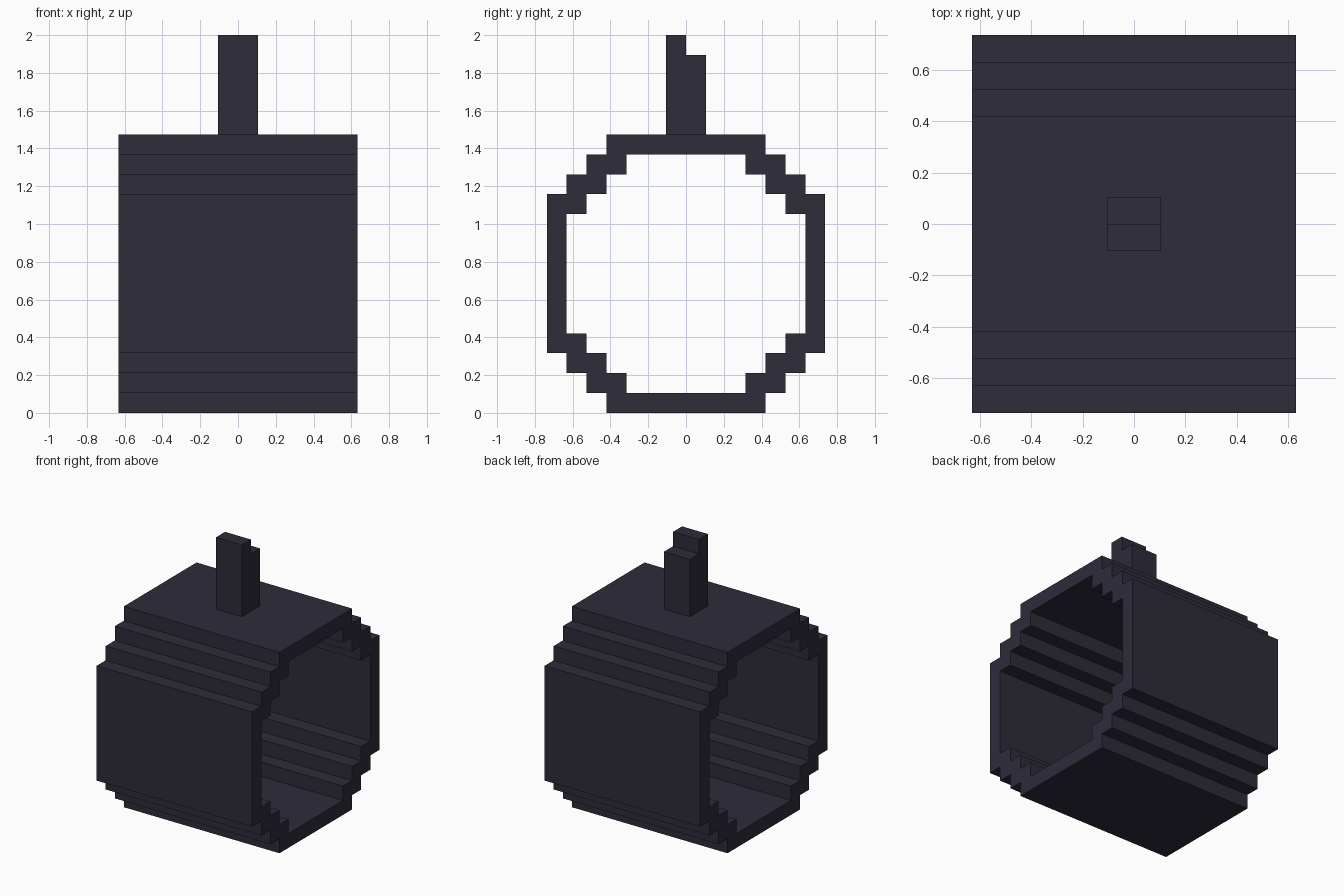
import bpy
import bmesh

if "Cube" in bpy.data.objects:
    bpy.data.objects.remove(bpy.data.objects["Cube"])

U = 2 / 19          # block size
HALF_W = 6 * U      # half width along x
MID = 7 * U         # height of the ring centre

slate = bpy.data.materials.new("dark slate")
slate.diffuse_color = (0.027, 0.025, 0.042, 1)
slate.use_nodes = True
slate.node_tree.nodes["Principled BSDF"].inputs["Base Color"].default_value = slate.diffuse_color


def finish(name, bm):
    bmesh.ops.recalc_face_normals(bm, faces=bm.faces)
    mesh = bpy.data.meshes.new(name)
    bm.to_mesh(mesh)
    bm.free()
    mesh.materials.append(slate)
    obj = bpy.data.objects.new(name, mesh)
    bpy.context.collection.objects.link(obj)
    return obj


def full_loop(quarter):
    """Mirror a top-right quarter (y, z from centre) into a closed loop."""
    right = quarter + [(y, -z) for y, z in reversed(quarter)]
    return right + [(-y, z) for y, z in reversed(right)]


# Stepped ring: the inner outline is the outer one moved one block inwards
outer_q = [(4, 7), (4, 6), (5, 6), (5, 5), (6, 5), (6, 4), (7, 4)]
inner_q = [(y - 1, z - 1) for y, z in outer_q]
bm = bmesh.new()
outlines = [[bm.verts.new((x, y * U, MID + z * U)) for y, z in full_loop(q)]
            for q, x in ((outer_q, -HALF_W), (outer_q, HALF_W),
                         (inner_q, HALF_W), (inner_q, -HALF_W))]
count = len(outlines[0])
for a, b in zip(outlines, outlines[1:] + outlines[:1]):
    for i in range(count):
        j = (i + 1) % count
        bm.faces.new((a[i], a[j], b[j], b[i]))
finish("stepped_ring", bm)

# Post on top, with a notch at the back of its tip
bm = bmesh.new()
profile = [(-1, 14), (1, 14), (1, 18), (0, 18), (0, 19), (-1, 19)]
face = bm.faces.new([bm.verts.new((-U, y * U, z * U)) for y, z in profile])
side = bmesh.ops.extrude_face_region(bm, geom=[face], use_keep_orig=True)
bmesh.ops.translate(bm, vec=(2 * U, 0, 0),
                    verts=[g for g in side["geom"]
                           if isinstance(g, bmesh.types.BMVert)])
finish("notched_post", bm)
